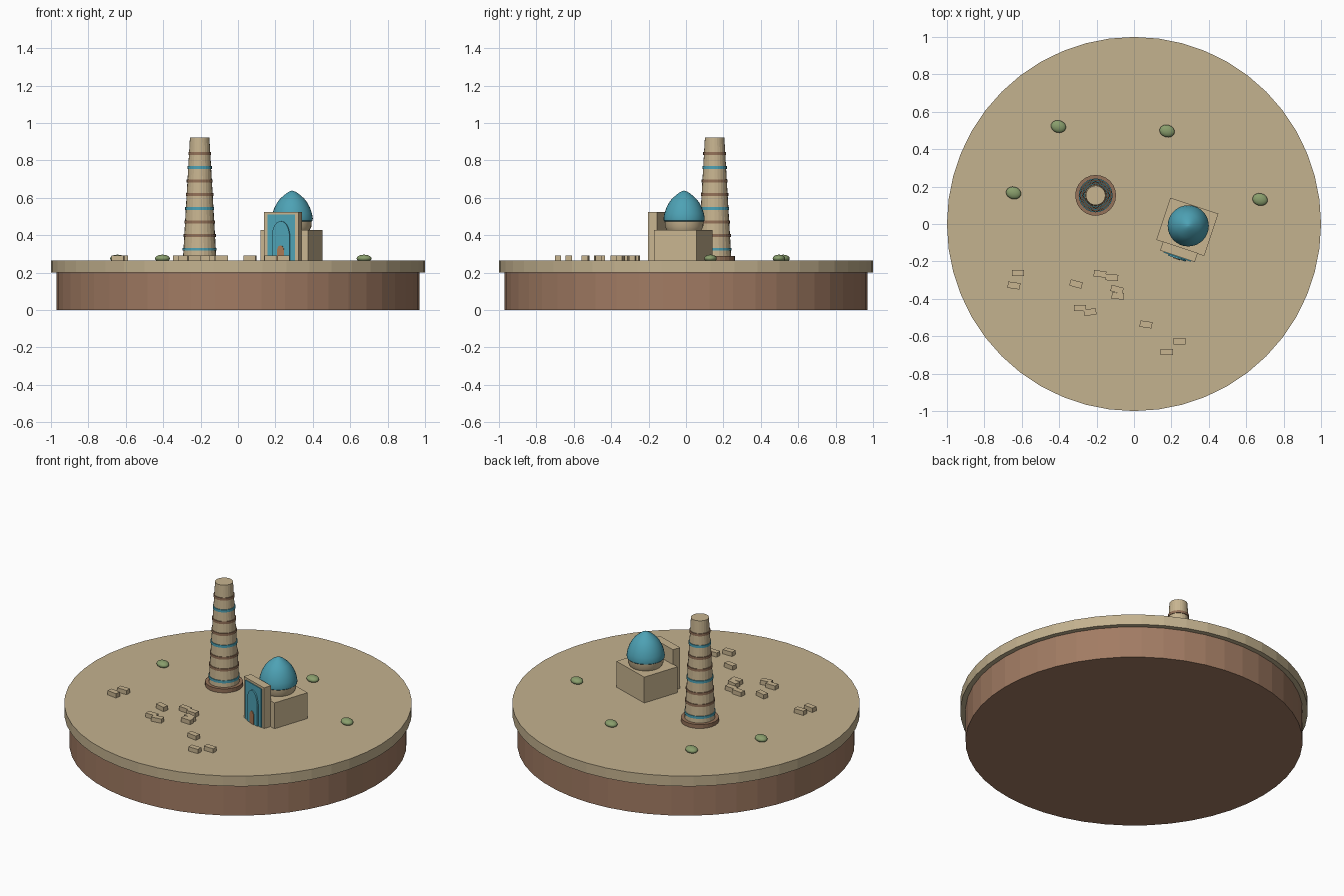
import bpy, math
from mathutils import Matrix, Vector

if "Cube" in bpy.data.objects:
    bpy.data.objects.remove(bpy.data.objects["Cube"], do_unlink=True)


def make_material(name, rgb):
    m = bpy.data.materials.new(name)
    m.use_nodes = True
    m.diffuse_color = (*rgb, 1)
    m.node_tree.nodes["Principled BSDF"].inputs["Base Color"].default_value = (*rgb, 1)
    return m


sand = make_material("sand", (0.55, 0.445, 0.275))
earth = make_material("earth brown", (0.36, 0.20, 0.125))
brick = make_material("pale brick", (0.58, 0.46, 0.28))
band_brown = make_material("band brown", (0.30, 0.17, 0.10))
turquoise = make_material("turquoise", (0.075, 0.36, 0.46))
wood = make_material("door wood", (0.40, 0.19, 0.09))
shrub = make_material("shrub green", (0.25, 0.34, 0.15))


def add_mesh(name, verts, faces, mat, matrix=None, smooth=False):
    me = bpy.data.meshes.new(name)
    me.from_pydata(verts, [], faces)
    if matrix:
        me.transform(matrix)
    me.materials.append(mat)
    ob = bpy.data.objects.new(name, me)
    bpy.context.collection.objects.link(ob)
    if smooth:
        bpy.ops.object.select_all(action='DESELECT')
        bpy.context.view_layer.objects.active = ob
        ob.select_set(True)
        bpy.ops.object.shade_smooth_by_angle(angle=math.radians(35))
    return ob


def lathe(name, profile, segs, mat, x=0, y=0, smooth=False):
    """Closed solid from (radius, height) points, bottom to top."""
    verts, faces = [], []
    for r, z in profile:
        for i in range(segs):
            a = 2 * math.pi * i / segs
            verts.append((x + r * math.cos(a), y + r * math.sin(a), z))
    for k in range(len(profile) - 1):
        for i in range(segs):
            j = (i + 1) % segs
            faces.append((k * segs + i, k * segs + j, (k + 1) * segs + j, (k + 1) * segs + i))
    faces.append(tuple(reversed(range(segs))))
    faces.append(tuple(range((len(profile) - 1) * segs, len(profile) * segs)))
    return add_mesh(name, verts, faces, mat, smooth=smooth)


def slab(name, outline, front, back, mat, matrix):
    """Extrude an anticlockwise (x, z) outline along y."""
    n = len(outline)
    verts = [(x, front, z) for x, z in outline] + [(x, back, z) for x, z in outline]
    faces = [tuple(range(n)), tuple(reversed(range(n, 2 * n)))]
    faces += [(i, i + n, (i + 1) % n + n, (i + 1) % n) for i in range(n)]
    return add_mesh(name, verts, faces, mat, matrix)


def rect(half, low, high):
    return [(-half, low), (half, low), (half, high), (-half, high)]


def pointed_arch(half, low, spring, top, steps=7):
    """Outline of an arch with a gentle point."""
    right = [(half, low)]
    for i in range(steps + 1):
        t = i / steps
        right.append((half * (1 - t ** 1.8), spring + (top - spring) * math.sin(t * math.pi / 2)))
    return right + [(-x, z) for x, z in reversed(right[:-1])]


# Round ground
GROUND = 0.265
lathe("earth_base", [(0.97, 0), (0.97, 0.2)], 48, earth)
lathe("sand_top", [(1, 0.2), (1, GROUND)], 48, sand)

# Tapered tower with bands
TX, TY, TOP = -0.205, 0.153, 0.922


def tower_radius(z):
    return 0.09 + (0.052 - 0.09) * (z - GROUND) / (TOP - GROUND)


lathe("tower_foot", [(0.109, GROUND), (0.109, 0.29)], 24, band_brown, TX, TY)
lathe("tower_shaft", [(tower_radius(z), z) for z in (GROUND, TOP)], 24, brick, TX, TY)
for i in range(8):
    z = 0.325 + i * 0.073
    r = tower_radius(z) + 0.004
    lathe(f"tower_band_{i + 1}", [(r, z - 0.008), (r, z + 0.008)], 24,
          band_brown if i % 3 else turquoise, TX, TY)

# Tomb hall and portal, turned together
turn = Matrix.Translation((0.285, -0.015, 0)) @ Matrix.Rotation(math.radians(-18.5), 4, 'Z')
slab("tomb_hall", rect(0.135, GROUND, 0.429), -0.119, 0.119, brick, turn)
slab("portal_wall", rect(0.0975, GROUND, 0.524), -0.166, -0.115, brick, turn)
slab("portal_panel", rect(0.077, GROUND, 0.51), -0.171, -0.165, turquoise, turn)
slab("portal_arch", pointed_arch(0.05, GROUND, 0.39, 0.475), -0.179, -0.17, turquoise, turn)
slab("portal_door", pointed_arch(0.02, GROUND, 0.315, 0.345), -0.183, -0.178, wood, turn)

# Drum and dome
DX, DY = 0.29, -0.01
lathe("dome_drum", [(0.092, 0.425), (0.102, 0.445), (0.104, 0.475)], 32, brick, DX, DY, True)
lathe("dome", [(0.1, 0.47), (0.109, 0.478), (0.11, 0.49), (0.106, 0.515), (0.096, 0.545),
               (0.081, 0.574), (0.064, 0.596), (0.046, 0.612), (0.03, 0.625),
               (0.014, 0.634), (0.002, 0.638)], 32, turquoise, DX, DY, True)

# Scattered ruin bricks: x, y, turn in degrees
bricks = [(-0.62, -0.262, 0), (-0.642, -0.329, -8), (-0.31, -0.321, -15), (-0.182, -0.267, -5),
          (-0.118, -0.286, -5), (-0.091, -0.35, -15), (-0.086, -0.385, -3), (-0.289, -0.449, 0),
          (-0.235, -0.471, 8), (0.064, -0.537, -8), (0.243, -0.626, 0), (0.176, -0.684, 0)]
for i, (x, y, angle) in enumerate(bricks):
    place = Matrix.Translation((x, y, 0)) @ Matrix.Rotation(math.radians(angle), 4, 'Z')
    slab(f"ruin_brick_{i + 1}", rect(0.033, GROUND, 0.292), -0.017, 0.017, brick, place)

# Low shrubs
for i, (x, y) in enumerate([(-0.404, 0.521), (0.177, 0.497), (-0.644, 0.166), (0.674, 0.131)]):
    bpy.ops.mesh.primitive_uv_sphere_add(segments=16, ring_count=10, radius=1,
                                         location=(x, y, 0.276),
                                         rotation=(0, 0, math.radians(-15)))
    ob = bpy.context.object
    ob.name = f"shrub_{i + 1}"
    ob.scale = (0.041, 0.033, 0.02)
    ob.data.materials.append(shrub)
    bpy.ops.object.shade_smooth()
